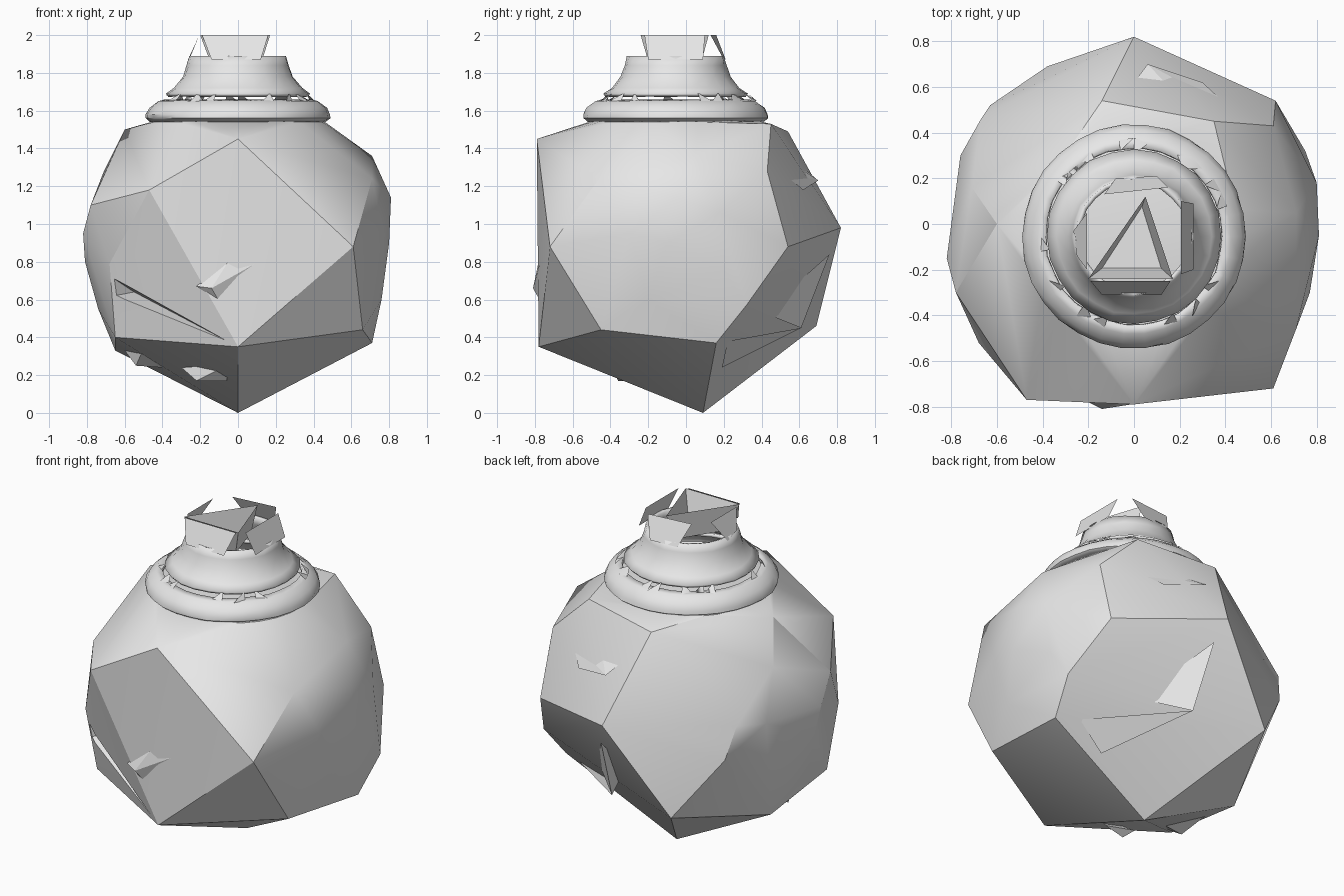
import bpy, bmesh, math, random
from mathutils import Vector

random.seed(4)
if "Cube" in bpy.data.objects:
    bpy.data.objects.remove(bpy.data.objects["Cube"], do_unlink=True)

grey = bpy.data.materials.new("plain grey")
grey.use_nodes = True
grey.diffuse_color = (0.8, 0.8, 0.8, 1)
grey.node_tree.nodes["Principled BSDF"].inputs["Base Color"].default_value = (0.8, 0.8, 0.8, 1)

AXIS_Y = -0.055  # centre line of the neck


def finish(name, bm, angle=None):
    """Turn a bmesh into a named grey object, optionally smooth shaded."""
    bmesh.ops.recalc_face_normals(bm, faces=bm.faces[:])
    mesh = bpy.data.meshes.new(name)
    bm.to_mesh(mesh)
    bm.free()
    mesh.materials.append(grey)
    obj = bpy.data.objects.new(name, mesh)
    bpy.context.collection.objects.link(obj)
    if angle:
        bpy.ops.object.select_all(action="DESELECT")
        obj.select_set(True)
        bpy.context.view_layer.objects.active = obj
        bpy.ops.object.shade_smooth_by_angle(angle=math.radians(angle))
    return obj


def hull(name, points, angle=None):
    """Convex solid around a few corner points."""
    bm = bmesh.new()
    for p in points:
        bm.verts.new(p)
    bmesh.ops.convex_hull(bm, input=bm.verts[:])
    loose = [v for v in bm.verts if not v.link_faces]
    bmesh.ops.delete(bm, geom=loose, context="VERTS")
    bmesh.ops.dissolve_limit(bm, angle_limit=math.radians(3),
                             verts=bm.verts[:], edges=bm.edges[:])
    return finish(name, bm, angle)


def polar(radius, turn, z):
    return Vector((radius * math.cos(turn), AXIS_Y + radius * math.sin(turn), z))


def lathe(name, profile, sides, jitter=0.0, keep=1.0, thickness=0.0):
    """Turned band; jitter roughens it and keep drops faces at random."""
    bm = bmesh.new()
    rings = []
    for r, z in profile:
        rings.append([bm.verts.new(polar(r + random.uniform(-jitter, jitter),
                                         math.tau * i / sides, z)) for i in range(sides)])
    for low, high in zip(rings, rings[1:]):
        for i in range(sides):
            j = (i + 1) % sides
            if keep == 1.0:
                bm.faces.new((low[i], low[j], high[j], high[i]))
            elif random.random() < keep:
                bm.faces.new((low[i], low[j], high[random.choice((i, j))]))
    obj = finish(name, bm, 35)
    if thickness:
        mod = obj.modifiers.new("wall", "SOLIDIFY")
        mod.thickness = thickness
        mod.offset = -1
    return obj


# Faceted body
corners = [
    (0, 0.09, 0), (0, -0.78, 0.35), (0, -0.79, 1.45),              # keel and front
    (0.61, -0.72, 0.88), (-0.47, -0.77, 1.18),
    (0.71, -0.46, 1.24), (0.66, -0.45, 0.44), (0.71, 0.16, 0.37),  # +x side
    (0.75, 0.32, 0.57), (0.71, 0.05, 1.36), (0.81, -0.05, 1.14), (0.8, 0.18, 1.06),
    (0.8, -0.1, 0.9), (0.78, 0.2, 0.75), (0.76, -0.2, 0.6), (0.77, -0.3, 0.95),
    (0.62, 0.54, 0.88), (0, 0.82, 0.98), (-0.38, 0.69, 0.46),      # back
    (0.61, 0.43, 1.28), (0.35, 0.45, 1.53), (-0.14, 0.54, 1.49),
    (-0.67, 0.46, 1.02), (-0.63, 0.52, 0.82),
    (-0.82, -0.15, 0.95), (-0.81, -0.1, 0.8), (-0.76, 0.3, 1.0),   # -x side
    (-0.78, -0.3, 1.1), (-0.74, -0.15, 0.55), (-0.65, 0.1, 0.33),
    (-0.68, -0.52, 0.79), (-0.65, -0.45, 0.4), (-0.6, 0, 1.5), (-0.71, 0.16, 1.28),
]
corners += [polar(0.46, math.tau * i / 24, 1.54) for i in range(24)]
body = hull("body", corners, 23)

# Long split running down the front
cutter = hull("split_cutter", [(0, -0.8, 0.35), (-0.76, -0.62, 0.78),
                               (-0.76, -0.62, 0.6), (-0.55, -0.42, 0.64)])
cutter.hide_render = True
cutter.hide_viewport = True
cutter.display_type = "WIRE"
cut = body.modifiers.new("split", "BOOLEAN")
cut.operation = "DIFFERENCE"
cut.solver = "EXACT"
cut.object = cutter

# Chips raised on the body
chips = {
    "front_chip": [(-0.22, -0.77, 0.67), (-0.1, -0.77, 0.59), (0.18, -0.76, 0.84),
                   (-0.14, -0.81, 0.66), (-0.02, -0.77, 0.85)],
    "back_upper_chip": [(0.0, 0.62, 1.3), (0.06, 0.7, 1.23), (0.43, 0.5, 1.28),
                        (0.3, 0.62, 1.18), (0.2, 0.55, 1.33)],
    "back_chip_arm": [(0.4, 0.19, 0.24), (0.58, 0.22, 0.38), (0.08, 0.61, 0.45),
                      (0.3, 0.25, 0.38)],
    "back_chip_point": [(0.08, 0.61, 0.45), (0.05, 0.76, 0.84), (0.32, 0.41, 0.53),
                        (0.1, 0.45, 0.55)],
    "under_chip": [(-0.22, -0.36, 0.17), (-0.3, -0.35, 0.24), (-0.04, -0.4, 0.26),
                   (-0.06, -0.32, 0.17)],
    "left_lower_chip": [(-0.54, -0.23, 0.25), (-0.4, -0.2, 0.24), (-0.6, -0.1, 0.33),
                        (-0.5, -0.36, 0.34)],
}
for chip_name, pts in chips.items():
    hull(chip_name, pts)

# Collar, broken joint and neck
lathe("collar", [(0.465, 1.54), (0.49, 1.56), (0.488, 1.58), (0.472, 1.615),
                 (0.425, 1.65), (0.39, 1.66)], 30, 0.004, thickness=0.02)
lathe("broken_joint", [(0.42, 1.65), (0.37, 1.695)], 40, 0.015, keep=0.5)
lathe("neck", [(0.382, 1.69), (0.34, 1.72), (0.292, 1.78), (0.27, 1.84),
               (0.255, 1.89)], 24, 0.004, thickness=0.02)

# Bent plates standing on the lip, each leaning in towards the mouth
plates = {
    "right_lip_plate": [(-0.265, -0.03, 1.87), (-0.25, -0.14, 1.89),
                        (-0.205, -0.2, 2.0), (-0.205, 0.05, 2.0)],
    "left_lip_plate": [(0.26, -0.2, 1.87), (0.26, 0.09, 1.87),
                       (0.205, 0.1, 2.0), (0.205, -0.22, 2.0)],
    "front_lip_plate": [(-0.14, -0.31, 1.87), (0.12, -0.31, 1.87),
                        (0.16, -0.25, 2.0), (-0.19, -0.25, 2.0)],
    "back_lip_plate": [(-0.08, 0.2, 1.87), (0.1, 0.21, 1.87),
                       (0.15, 0.16, 2.0), (-0.13, 0.13, 2.0)],
}
for plate_name, pts in plates.items():
    bm = bmesh.new()
    bm.faces.new([bm.verts.new(p) for p in pts])
    finish(plate_name, bm)

# Three-sided open funnel in the mouth
bm = bmesh.new()
outline = [(-0.2, -0.24), (0.17, -0.24), (0.05, 0.12)]
top = [bm.verts.new((x, y, 2.0)) for x, y in outline]
base = [bm.verts.new((x * 0.7, AXIS_Y + (y - AXIS_Y) * 0.75, 1.84)) for x, y in outline]
for i in range(3):
    j = (i + 1) % 3
    bm.faces.new((base[i], base[j], top[j], top[i]))
bm.faces.new(base)
finish("mouth_funnel", bm)
